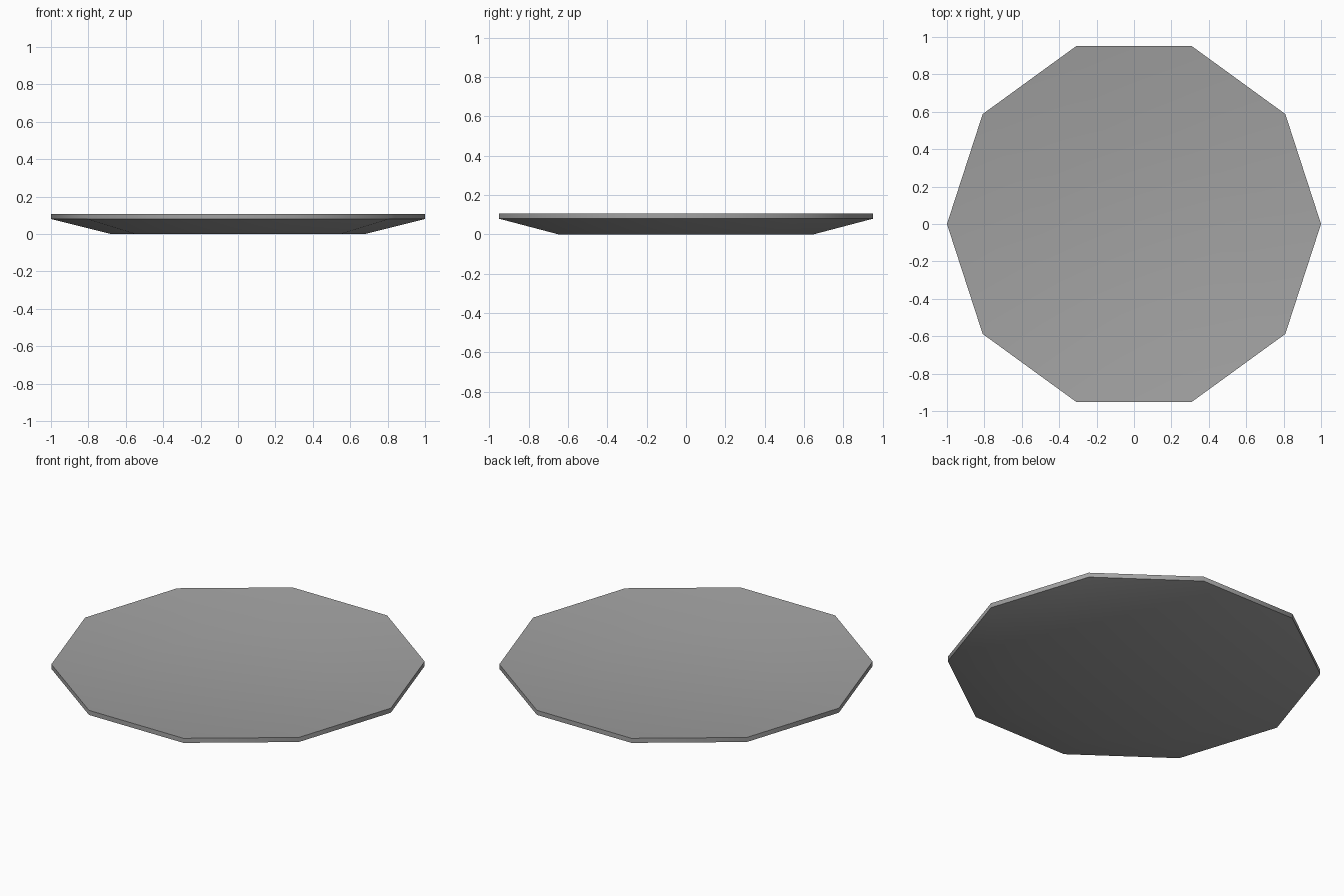
import bpy, bmesh
from math import cos, sin, tau, radians

cube = bpy.data.objects.get("Cube")
if cube:
    bpy.data.objects.remove(cube, do_unlink=True)

SIDES = 10
# (radius, height) from the underside, round the rim, into the dish
PROFILE = [(0.68, 0.0), (1.0, 0.08), (1.0, 0.107), (0.51, 0.052)]

# One grey for the whole plate
grey = bpy.data.materials.new("plate_grey")
grey.use_nodes = True
colour = (0.36, 0.36, 0.36, 1.0)
grey.diffuse_color = colour
grey.node_tree.nodes["Principled BSDF"].inputs["Base Color"].default_value = colour

# Ten-sided plate: stacked rings bridged by quads, capped with flat discs
bm = bmesh.new()
rings = [[bm.verts.new((r * cos(tau * i / SIDES), r * sin(tau * i / SIDES), z))
          for i in range(SIDES)] for r, z in PROFILE]
for low, high in zip(rings, rings[1:]):
    for i in range(SIDES):
        j = (i + 1) % SIDES
        bm.faces.new((low[i], low[j], high[j], high[i]))
bm.faces.new(rings[0][::-1])
bm.faces.new(rings[-1])
bmesh.ops.recalc_face_normals(bm, faces=bm.faces)

mesh = bpy.data.meshes.new("plate")
bm.to_mesh(mesh)
bm.free()
mesh.materials.append(grey)
plate = bpy.data.objects.new("plate", mesh)
bpy.context.collection.objects.link(plate)

# Smooth surfaces, with the rim edges kept sharp
bpy.ops.object.select_all(action="DESELECT")
plate.select_set(True)
bpy.context.view_layer.objects.active = plate
bpy.ops.object.shade_smooth_by_angle(angle=radians(40))
